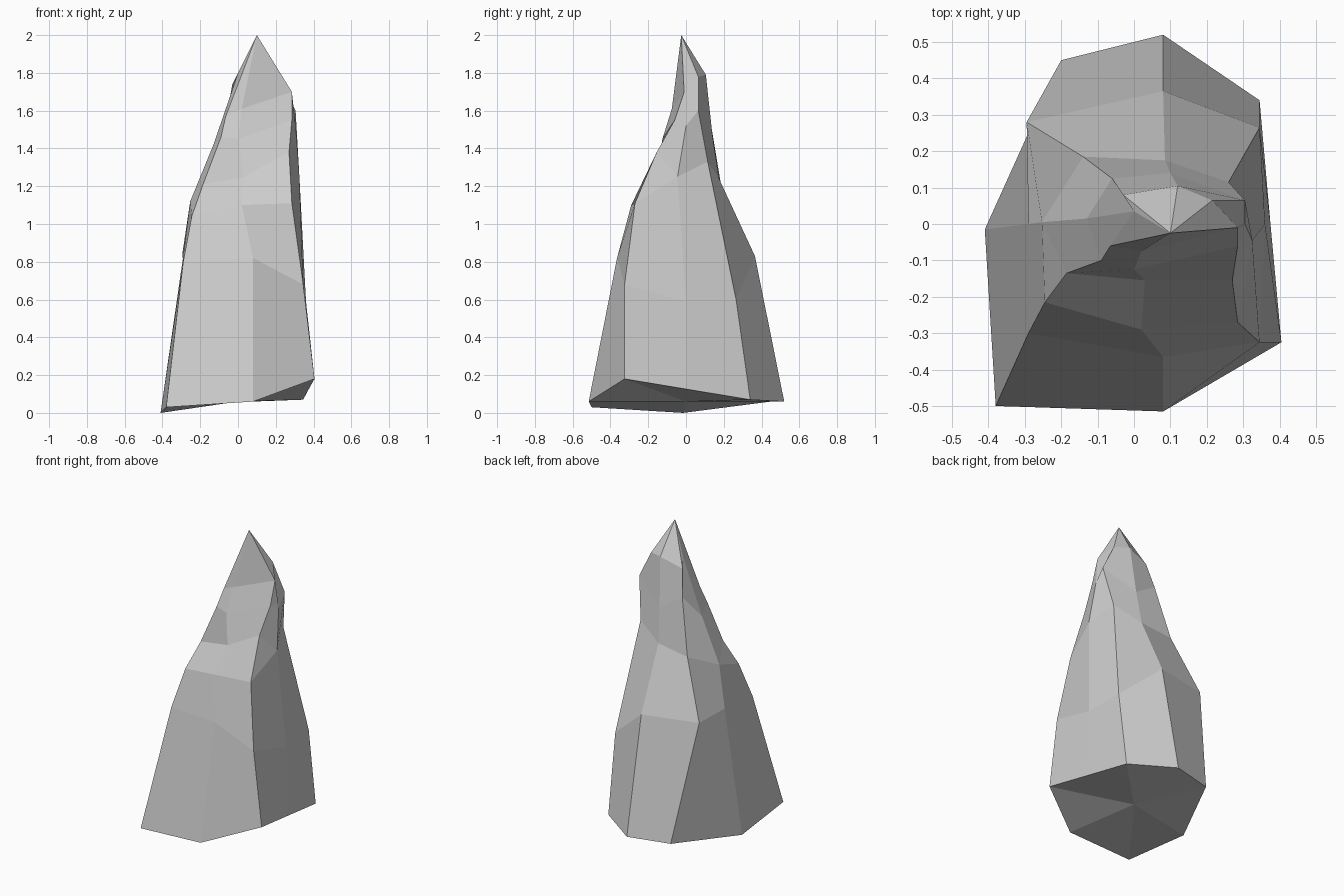
import bpy, bmesh

# Columns of the rock spire, counter-clockwise from the front left corner.
# Each lists six levels from base to shoulder; None repeats the level below.
columns = [
    [(-.38, -.50, .03), (-.29, -.30, .80), (-.245, -.215, 1.04),
     (-.185, -.135, 1.21), (-.09, -.10, 1.46), (-.065, -.06, 1.57)],
    [(.08, -.515, .06), (.08, -.365, .82), (.02, -.29, 1.10),
     (.03, -.155, 1.25), (0, -.125, 1.45), (.02, -.075, 1.61)],
    [(.405, -.325, .18), (.345, -.325, .68), (.285, -.27, 1.11),
     (.27, -.155, 1.38), (.285, -.06, 1.55), (.285, -.01, 1.70)],
    [(.375, 0, .126), (.36, 0, .59), (.325, -.045, 1.25),
     None, (.305, 0, 1.52), (.285, -.01, 1.70)],
    [(.345, .34, .07), (.345, .265, .60), (.26, .115, 1.33),
     None, (.305, .065, 1.60), (.215, .065, 1.78)],
    [(.08, .52, .06), (.08, .365, .83), (.085, .175, 1.24),
     None, (.10, .14, 1.47), (.12, .105, 1.79)],
    [(-.20, .45, .06), (-.295, .28, .84), (-.14, .185, 1.21),
     None, (-.06, .125, 1.57), (-.03, .08, 1.74)],
    [(-.41, -.015, 0), (-.29, 0, .83), (-.253, .005, 1.12),
     None, (-.13, .015, 1.42), (0, .035, 1.80)],
]
tip = (.10, -.025, 2.0)
base_centre = (0, 0, .06)

bm = bmesh.new()
verts = {}


def vert(p):
    if p not in verts:
        verts[p] = bm.verts.new(p)
    return verts[p]


def face(*points):
    """Add a face, dropping repeated corners."""
    corners = list(dict.fromkeys(vert(p) for p in points))
    if len(corners) > 2:
        bm.faces.new(corners)


for col in columns:
    for i, p in enumerate(col):
        if p is None:
            col[i] = col[i - 1]

# Sides, pointed tip and underside
for k, a in enumerate(columns):
    b = columns[(k + 1) % len(columns)]
    for i in range(5):
        face(a[i], b[i], b[i + 1], a[i + 1])
    face(a[5], b[5], tip)
    face(b[0], a[0], base_centre)

bmesh.ops.recalc_face_normals(bm, faces=bm.faces)
mesh = bpy.data.meshes.new("rock_spire")
bm.to_mesh(mesh)
bm.free()

stone = bpy.data.materials.new("grey stone")
stone.diffuse_color = (.6, .6, .6, 1)
mesh.materials.append(stone)
rock = bpy.data.objects.new("rock_spire", mesh)
bpy.context.collection.objects.link(rock)
